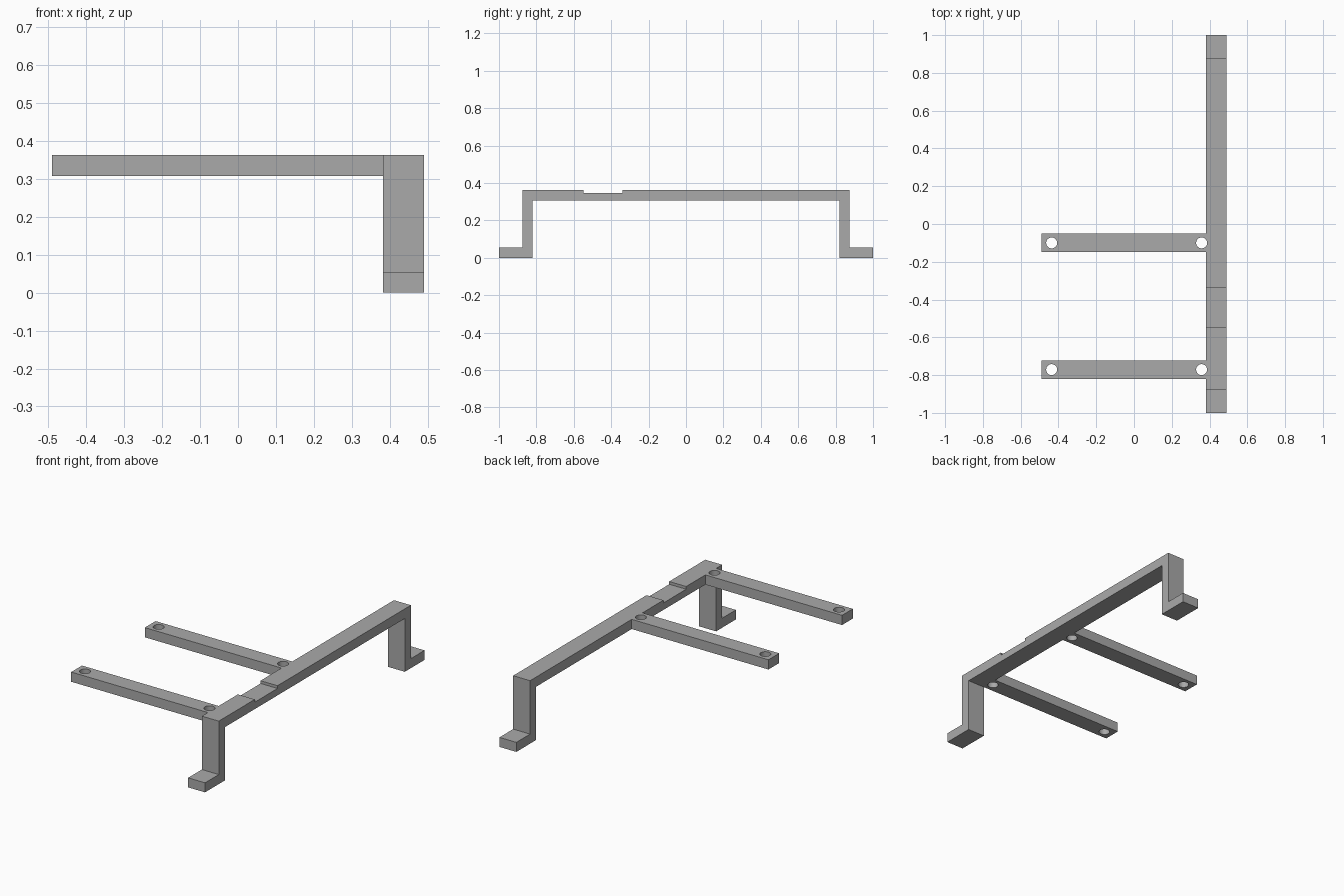
import bpy
import bmesh
from mathutils import Matrix

cube = bpy.data.objects.get("Cube")
if cube:
    bpy.data.objects.remove(cube, do_unlink=True)

grey = bpy.data.materials.new("plain grey")
grey.use_nodes = True
COLOUR = (0.40, 0.40, 0.40, 1)
grey.diffuse_color = COLOUR
grey.node_tree.nodes["Principled BSDF"].inputs["Base Color"].default_value = COLOUR

RAIL_X0, RAIL_X1 = 0.382, 0.49
UNDER, TOP = 0.307, 0.363
HOLE_R = 0.029


def finish(bm, name):
    bmesh.ops.recalc_face_normals(bm, faces=bm.faces)
    mesh = bpy.data.meshes.new(name)
    bm.to_mesh(mesh)
    bm.free()
    obj = bpy.data.objects.new(name, mesh)
    bpy.context.collection.objects.link(obj)
    mesh.materials.append(grey)
    return obj


def extrude(name, outline, offset):
    """Outline of 3D points swept along an offset."""
    bm = bmesh.new()
    face = bm.faces.new([bm.verts.new(p) for p in outline])
    moved = bmesh.ops.extrude_face_region(bm, geom=[face], use_keep_orig=True)["geom"]
    bmesh.ops.translate(bm, vec=offset, verts=[v for v in moved if isinstance(v, bmesh.types.BMVert)])
    return finish(bm, name)


# Long rail with legs, feet and a shallow notch, as one side profile
half = [(0.875, TOP), (0.875, 0.055), (1, 0.055), (1, 0), (0.82, 0), (0.82, UNDER)]
notch = [(-0.547, TOP), (-0.547, 0.347), (-0.34, 0.347), (-0.34, TOP)]
profile = half + [(-y, z) for y, z in reversed(half)] + notch
rail = extrude("rail_with_legs", [(RAIL_X0, y, z) for y, z in profile], (RAIL_X1 - RAIL_X0, 0, 0))

# Two side arms
arms = []
ARM_Y = {"front_arm": -0.771, "rear_arm": -0.1}
for name, y in ARM_Y.items():
    w = 0.049
    outline = [(-0.49, y - w, UNDER), (RAIL_X0, y - w, UNDER),
               (RAIL_X0, y + w, UNDER), (-0.49, y + w, UNDER)]
    arms.append(extrude(name, outline, (0, 0, TOP - UNDER)))

# Screw holes through the arm ends
bm = bmesh.new()
for y in ARM_Y.values():
    for x in (-0.436, 0.358):
        bmesh.ops.create_cone(bm, cap_ends=True, segments=32, radius1=HOLE_R, radius2=HOLE_R,
                              depth=0.2, matrix=Matrix.Translation((x, y, (UNDER + TOP) / 2)))
cutter = finish(bm, "hole_cutter")
cutter.hide_render = True
cutter.hide_viewport = True
cutter.display_type = 'WIRE'

for obj in [rail] + arms:
    cut = obj.modifiers.new("holes", 'BOOLEAN')
    cut.operation = 'DIFFERENCE'
    cut.solver = 'EXACT'
    cut.object = cutter
